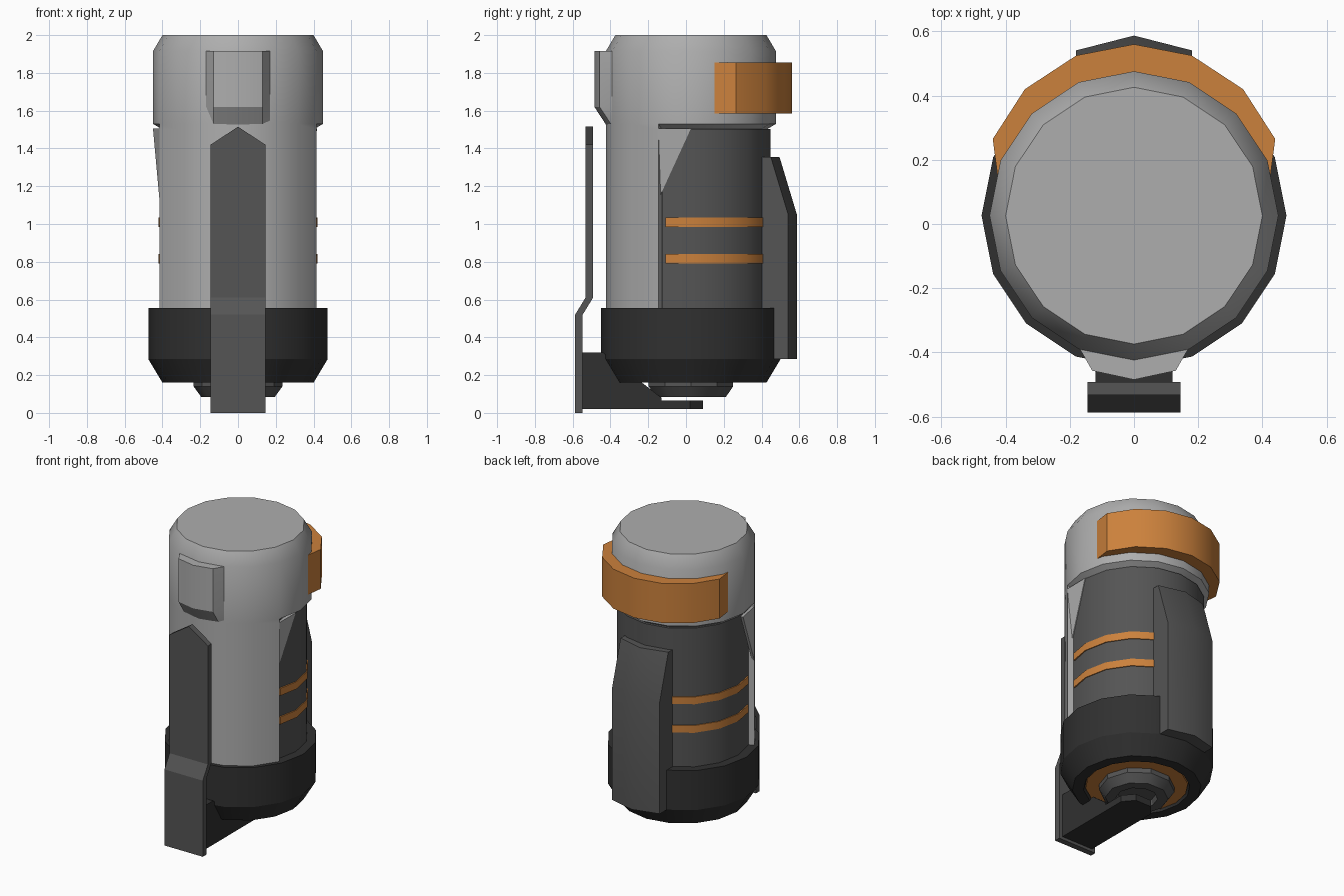
import bpy, bmesh
from math import cos, sin, radians

cube = bpy.data.objects.get("Cube")
if cube:
    bpy.data.objects.remove(cube)

CY = 0.026            # y of the canister axis
STEP = 22.5           # sixteen sides


def material(name, rgb):
    m = bpy.data.materials.new(name)
    m.use_nodes = True
    m.diffuse_color = (*rgb, 1)
    m.node_tree.nodes["Principled BSDF"].inputs["Base Color"].default_value = (*rgb, 1)
    return m


light = material("light_grey", (0.42, 0.42, 0.42))
dark = material("dark_grey", (0.09, 0.09, 0.09))
black = material("near_black", (0.03, 0.03, 0.03))
orange = material("orange", (0.6, 0.22, 0.045))


def loft(name, rings, mat, caps=True):
    """Skin a stack of equal closed rings and cap both ends."""
    bm = bmesh.new()
    rows = [[bm.verts.new(p) for p in ring] for ring in rings]
    n = len(rows[0])
    for a, b in zip(rows, rows[1:]):
        for i in range(n):
            j = (i + 1) % n
            bm.faces.new((a[i], a[j], b[j], b[i]))
    if caps:
        bm.faces.new(rows[0])
        bm.faces.new(rows[-1])
    bmesh.ops.remove_doubles(bm, verts=bm.verts, dist=0.0005)
    bmesh.ops.recalc_face_normals(bm, faces=bm.faces)
    me = bpy.data.meshes.new(name)
    bm.to_mesh(me)
    bm.free()
    me.materials.append(mat)
    ob = bpy.data.objects.new(name, me)
    bpy.context.collection.objects.link(ob)
    bpy.ops.object.select_all(action='DESELECT')
    ob.select_set(True)
    bpy.context.view_layer.objects.active = ob
    bpy.ops.object.shade_smooth_by_angle(angle=radians(30))
    return ob


def polar(r, deg, cy=CY):
    return (r * cos(radians(deg)), cy + r * sin(radians(deg)))


def lathe(name, profile, mat, sides=16):
    rings = [[(*polar(r, 360 * i / sides), z) for i in range(sides)] for r, z in profile]
    return loft(name, rings, mat)


def upright(name, outline, z0, z1, mat):
    return loft(name, [[(x, y, z) for x, y in outline] for z in (z0, z1)], mat)


def sideways(name, outline, half, mat):
    return loft(name, [[(x, y, z) for y, z in outline] for x in (-half, half)], mat)


def mirrored(half):
    """Half outline from the centre line outwards, completed on the other side."""
    return [(-x, y) for x, y in reversed(half) if x > 0] + half


# Canister body with the rear and flanks cut back below the collar
front = [-157.5 + STEP * i for i in range(7)]
rear = [-STEP + STEP * i for i in range(11)]
columns = [(a, 0.45) for a in front] + [(a, 0.40) for a in rear]
body = [[(*polar(r, a), z) for a, _ in columns]
        for r, z in ((0.40, 2.0), (0.45, 1.915), (0.45, 1.53))]
body += [[(*polar(r, a), z) for a, r in columns] for z in (1.5, 0.5)]
loft("body", body, light)

# Corner fillers between the collar and the grip recess
for side, reach, root in ((1, 0.418, 0.385), (-1, 0.45, 0.416)):
    tri = [(side * 0.416, -0.146, 1.505), (side * reach, CY, 1.505), (side * root, -0.146, 1.13)]
    loft("recess_corner", [tri, [(x - side * 0.02, y, z) for x, y, z in tri]], light)

# Dark grip and its two orange bands
upright("grip", [polar(0.415, a, 0.032) for a in rear], 0.5, 1.502, dark)
band_angles = [-19.5] + rear[1:-1] + [199.5]
for z in (0.79, 0.985):
    upright("grip_band", [polar(0.421, a, 0.032) for a in band_angles], z, z + 0.05, orange)

# Base cup with a socket, insert and nut underneath
lathe("base_cup", [(0.475, 0.555), (0.475, 0.285), (0.40, 0.16), (0.33, 0.16), (0.31, 0.21)], black)
lathe("base_insert", [(0.318, 0.25), (0.318, 0.172)], orange)
lathe("base_nut", [(0.235, 0.2), (0.235, 0.14), (0.195, 0.085), (0.13, 0.085), (0.12, 0.12)], dark, 10)

# Orange clip round the back of the collar
outer = mirrored([(0, 0.56), (0.18, 0.525), (0.34, 0.42), (0.44, 0.265), (0.425, 0.15)])
inner = [polar(0.44, a) for a in (STEP * i for i in range(1, 8))]
upright("collar_clip", outer + inner, 1.585, 1.855, orange)

# Rear plate with a sloped top
plate = []
for z, y in ((0.285, 0.587), (1.05, 0.587), (1.355, 0.495)):
    plate.append([(-0.18, 0.39, z), (-0.18, y - 0.046, z), (0, y, z), (0.18, y - 0.046, z), (0.18, 0.39, z)])
loft("rear_plate", plate, dark)

# Front boss that fades into the body
boss = []
for z, push in ((1.915, 0.062), (1.62, 0.062), (1.525, 0)):
    boss.append([(-0.18, -0.37, z), (-0.13, -0.395 - push, z), (0, -0.423 - push, z),
                 (0.13, -0.395 - push, z), (0.18, -0.37, z)])
loft("front_boss", boss, light)

# Lever strap with a pointed tip
strap = []
for y, z, tip in ((-0.587, 0, 0), (-0.587, 0.52, 0), (-0.532, 0.61, 0), (-0.532, 1.42, 0.095)):
    row = [(-0.145, z), (0, z + tip), (0.145, z)]
    strap.append([(x, y, h) for x, h in row] + [(x, y + 0.04, h) for x, h in reversed(row)])
loft("lever_strap", strap, dark)

# Lever bracket and the arm reaching under the nut
sideways("lever_bracket", [(-0.55, 0.32), (-0.44, 0.32), (-0.13, 0.08), (-0.13, 0.02), (-0.55, 0.02)], 0.12, black)
upright("lever_arm", mirrored([(0.06, 0.09), (0.12, 0.02), (0.12, -0.5)]), 0.02, 0.065, black)
